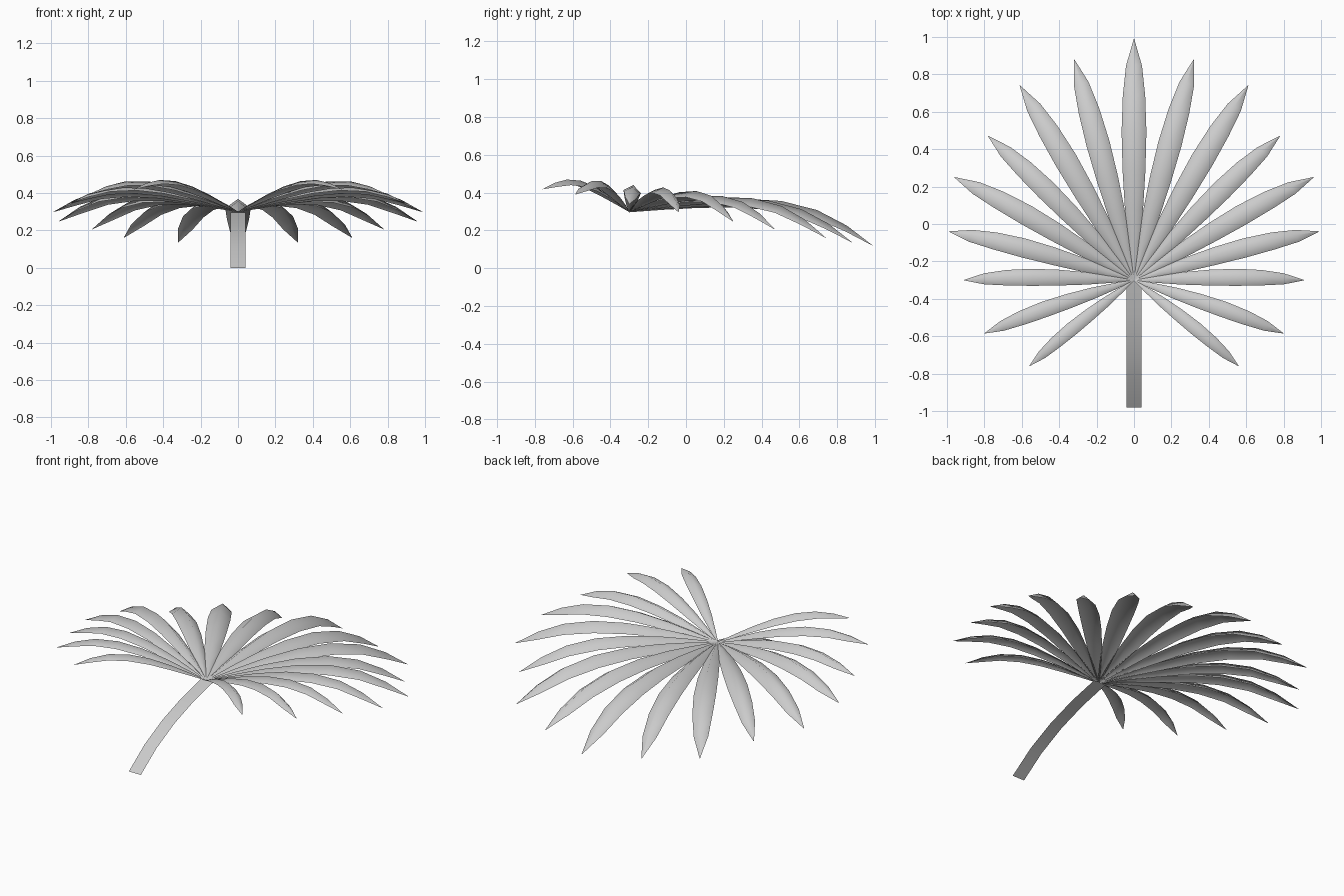
import bpy, math
from mathutils import Vector, Matrix

if "Cube" in bpy.data.objects:
    bpy.data.objects.remove(bpy.data.objects["Cube"])

HUB = Vector((0, -0.3, 0.3))
TILT = math.radians(-10.5)

# leaflet tips on the right half, seen from above
TIPS = [(0, 0.99), (0.32, 0.88), (0.61, 0.74), (0.78, 0.47), (0.96, 0.25),
        (0.99, -0.04), (0.91, -0.30), (0.80, -0.585), (0.56, -0.76)]

# along the leaflet: (distance, ridge height, half width), all per unit length
PROFILE = [(0, 0, 0.004), (0.14, 0.05, 0.022), (0.28, 0.095, 0.037),
           (0.44, 0.135, 0.047), (0.6, 0.155, 0.051), (0.75, 0.145, 0.046),
           (0.88, 0.105, 0.033), (1, 0.044, 0.001)]
FOLD = 0.75  # how far the edges drop below the ridge, per half width


def sheet(name, rows, angle):
    """Open surface through rows of points, smooth shaded."""
    n = len(rows[0])
    verts = [p for row in rows for p in row]
    faces = [(i * n + j, i * n + j + 1, (i + 1) * n + j + 1, (i + 1) * n + j)
             for i in range(len(rows) - 1) for j in range(n - 1)]
    mesh = bpy.data.meshes.new(name)
    mesh.from_pydata(verts, [], faces)
    obj = bpy.data.objects.new(name, mesh)
    bpy.context.collection.objects.link(obj)
    bpy.ops.object.select_all(action='DESELECT')
    obj.select_set(True)
    bpy.context.view_layer.objects.active = obj
    bpy.ops.object.shade_smooth_by_angle(angle=math.radians(angle))
    return obj


def leaflet(name, x, y):
    """Folded, arching leaflet from the hub to a tip, in the tilted fan."""
    dy = y - HUB.y
    rough = math.hypot(x, dy)
    dy = (dy + PROFILE[-1][1] * rough * math.sin(TILT)) / math.cos(TILT)
    length = math.hypot(x, dy)
    along = Vector((x, dy, 0)).normalized()
    left = Vector((-along.y, along.x, 0))
    up = Vector((0, 0, 1))
    tilt = Matrix.Rotation(TILT, 3, 'X')
    rows = []
    for t, h, w in PROFILE:
        rows.append([HUB + tilt @ (length * (along * t + up * (h - FOLD * w * abs(s))
                                             - left * (w * s)))
                     for s in (1, 0, -1)])
    # rows run right to left; reverse so normals face up
    sheet(name, [row[::-1] for row in rows], 80)


# leaflets, mirrored left and right
for i, (x, y) in enumerate(TIPS):
    for side, s in (("right", 1), ("left", -1)):
        if x == 0 and s < 0:
            continue
        leaflet(f"leaflet_{side}_{i}", s * x, y)

# flat curved stalk
STALK = [(-0.98, 0), (-0.83, 0.105), (-0.66, 0.188), (-0.48, 0.25), (-0.29, 0.295)]
sheet("stalk", [[Vector((x, y, z)) for x in (0.04, -0.04)][::-1] for y, z in STALK], 60)

# make every sheet face upwards
for obj in bpy.context.collection.objects:
    if sum(p.normal.z for p in obj.data.polygons) < 0:
        obj.data.flip_normals()
